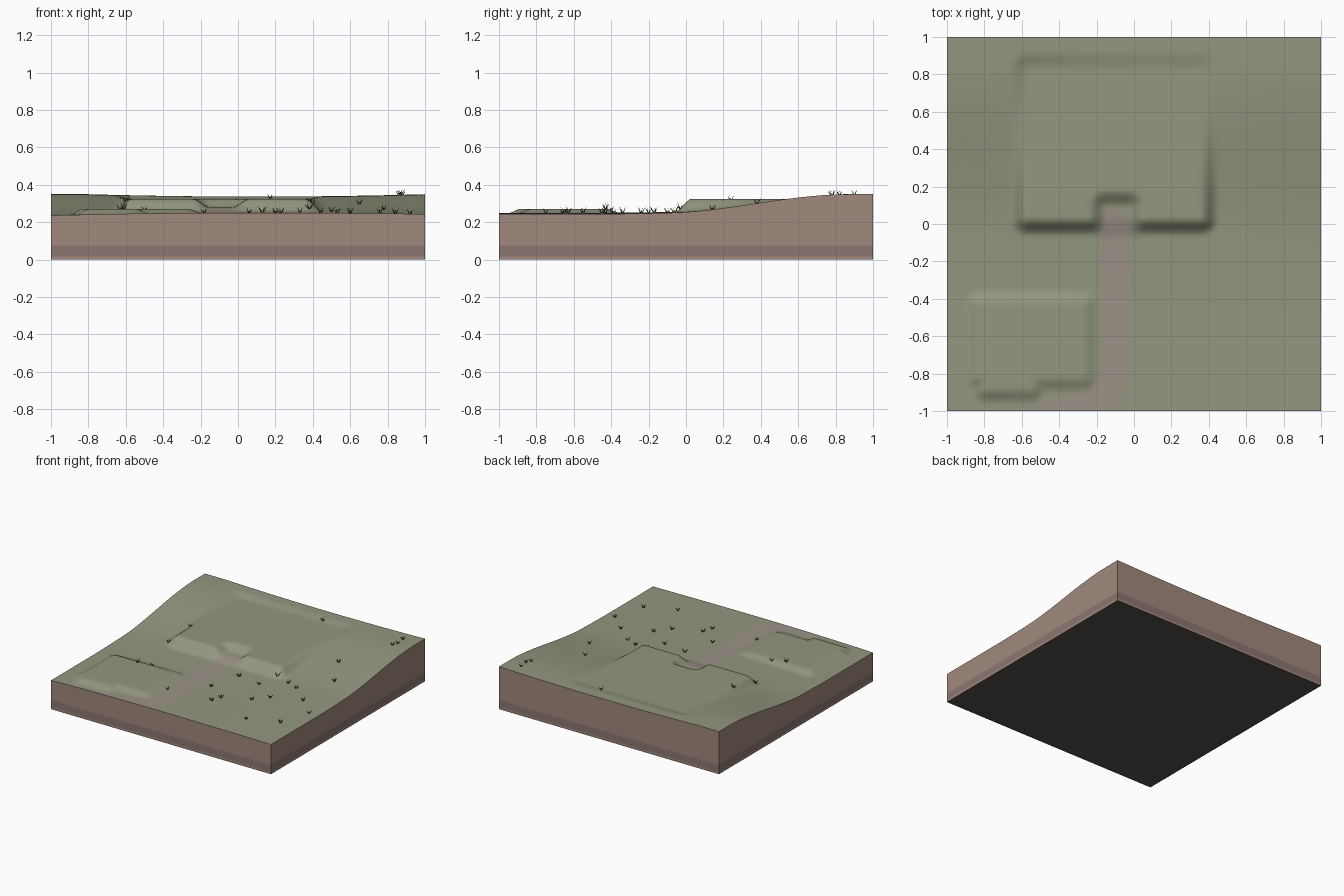
import bpy, math, random
from mathutils import Vector

if "Cube" in bpy.data.objects:
    bpy.data.objects.remove(bpy.data.objects["Cube"])

random.seed(4)
N = 100


def material(name, rgb):
    m = bpy.data.materials.new(name)
    m.diffuse_color = (*rgb, 1)
    m.use_nodes = True
    m.node_tree.nodes["Principled BSDF"].inputs["Base Color"].default_value = m.diffuse_color
    return m


GRASS = material("grass green", (0.29, 0.31, 0.21))
DIRT = material("dirt path", (0.33, 0.29, 0.245))
EARTH = material("earth", (0.35, 0.25, 0.2))
DARK = material("dark earth", (0.26, 0.18, 0.165))
UNDER = material("underside", (0.09, 0.08, 0.07))
BLADE = material("grass blade", (0.06, 0.07, 0.04))


def make(name, verts, faces, mats, indices=None, smooth=False):
    me = bpy.data.meshes.new(name)
    me.from_pydata(verts, [], faces)
    for m in mats:
        me.materials.append(m)
    for i, p in enumerate(me.polygons):
        p.use_smooth = smooth
        if indices:
            p.material_index = indices[i]
    ob = bpy.data.objects.new(name, me)
    bpy.context.collection.objects.link(ob)
    return ob


def step(a, b, v):
    t = min(1, max(0, (v - a) / (b - a)))
    return t * t * (3 - 2 * t)


def lerp(a, b, t):
    return a + (b - a) * t


def box_weight(x, y, x0, x1, y0, y1, fall):
    # 1 inside the box, easing to 0 at distance fall
    d = math.hypot(max(x0 - x, 0, x - x1), max(y0 - y, 0, y - y1))
    return 1 - step(0, fall, d)


def height(x, y):
    # rolling hillside
    front = 0.25 - (0.014 if x < 0 else 0.006) * x * x
    back = 0.337 + 0.013 * min(1, (x - 0.1) ** 2 * 1.2)
    h = lerp(front, back, 0.25 * step(-0.5, 0.8, y) + 0.75 * step(-0.08, 0.88, y))
    # large building terrace, with a notch where the path arrives
    pad = box_weight(x, y, -0.57, 0.36, 0.03, 0.83, 0.09)
    notch = box_weight(x, y, -0.15, -0.03, -0.3, 0.09, 0.09)
    ramp = max(h, lerp(0.25, 0.28, step(-0.12, 0.06, y)))
    h = lerp(lerp(h, 0.325, pad), ramp, notch)
    # small front terrace
    low = max(box_weight(x, y, -0.82, -0.27, -0.82, -0.43, 0.08),
              box_weight(x, y, -0.79, -0.55, -0.88, -0.43, 0.08))
    return lerp(h, 0.272, low)


PATH = [Vector(p) for p in [(-0.1, 0.0), (-0.1, -0.78), (-0.13, -0.89),
                            (-0.24, -0.98), (-0.5, -1.04)]]


def on_path(x, y):
    p = Vector((x, y))
    for a, b in zip(PATH, PATH[1:]):
        t = min(1, max(0, (p - a).dot(b - a) / (b - a).length_squared))
        if (p - a.lerp(b, t)).length < 0.08:
            return True
    return False


# ground surface with the dirt path coloured in
c = [-1 + 2 * i / N for i in range(N + 1)]
verts = [(x, y, height(x, y)) for y in c for x in c]
faces, idx = [], []
for j in range(N):
    for i in range(N):
        k = j * (N + 1) + i
        faces.append((k, k + 1, k + N + 2, k + N + 1))
        idx.append(int(on_path(c[i] + 1 / N, c[j] + 1 / N)))
make("ground_surface", verts, faces, [GRASS, DIRT], idx, True)

# layered earth sides and base
rim = ([(x, -1) for x in c[:-1]] + [(1, y) for y in c[:-1]]
       + [(-x, 1) for x in c[:-1]] + [(-1, -y) for y in c[:-1]])
n = len(rim)
verts = [(x, y, z) for z in (0, 0.018, 0.075) for x, y in rim]
verts += [(x, y, height(x, y)) for x, y in rim]
faces, idx = [tuple(reversed(range(n)))], [2]
for r in range(3):
    for i in range(n):
        j = (i + 1) % n
        faces.append((r * n + i, r * n + j, (r + 1) * n + j, (r + 1) * n + i))
        idx.append(r % 2)
make("earth_block", verts, faces, [EARTH, DARK, UNDER], idx)

# grass tufts: thin upright blades fanning outward
TUFTS = [(.17, .86), (.87, .9), (.88, .82), (.86, .78), (.65, .38), (-.6, .24), (-.63, 0),
         (-.61, -.43), (-.5, -.4), (-.18, -.66), (.06, -.43), (.13, -.17),
         (.33, -.2), (.38, -.03), (.5, -.06), (.6, -.1), (.78, .14), (.2, -.63),
         (.23, -.55), (.44, -.45), (.53, -.34), (.76, -.24), (.92, -.39),
         (.6, -.75), (.84, -.65)]
verts, faces = [], []
for x, y in TUFTS:
    z = height(x, y) - 0.003
    turn, size = random.uniform(0, 6.28), random.uniform(0.85, 1.15)
    for b in range(5):
        a = turn + b * math.tau / 5
        dx, dy = math.cos(a) * size, math.sin(a) * size
        lean, tall = random.uniform(0.014, 0.026), random.uniform(0.026, 0.038)
        k = len(verts)
        verts += [(x - .003 * dx, y - .003 * dy, z), (x + .006 * dx, y + .006 * dy, z),
                  (x + lean * dx, y + lean * dy, z + tall * size)]
        faces.append((k, k + 1, k + 2))
make("grass_tufts", verts, faces, [BLADE])
